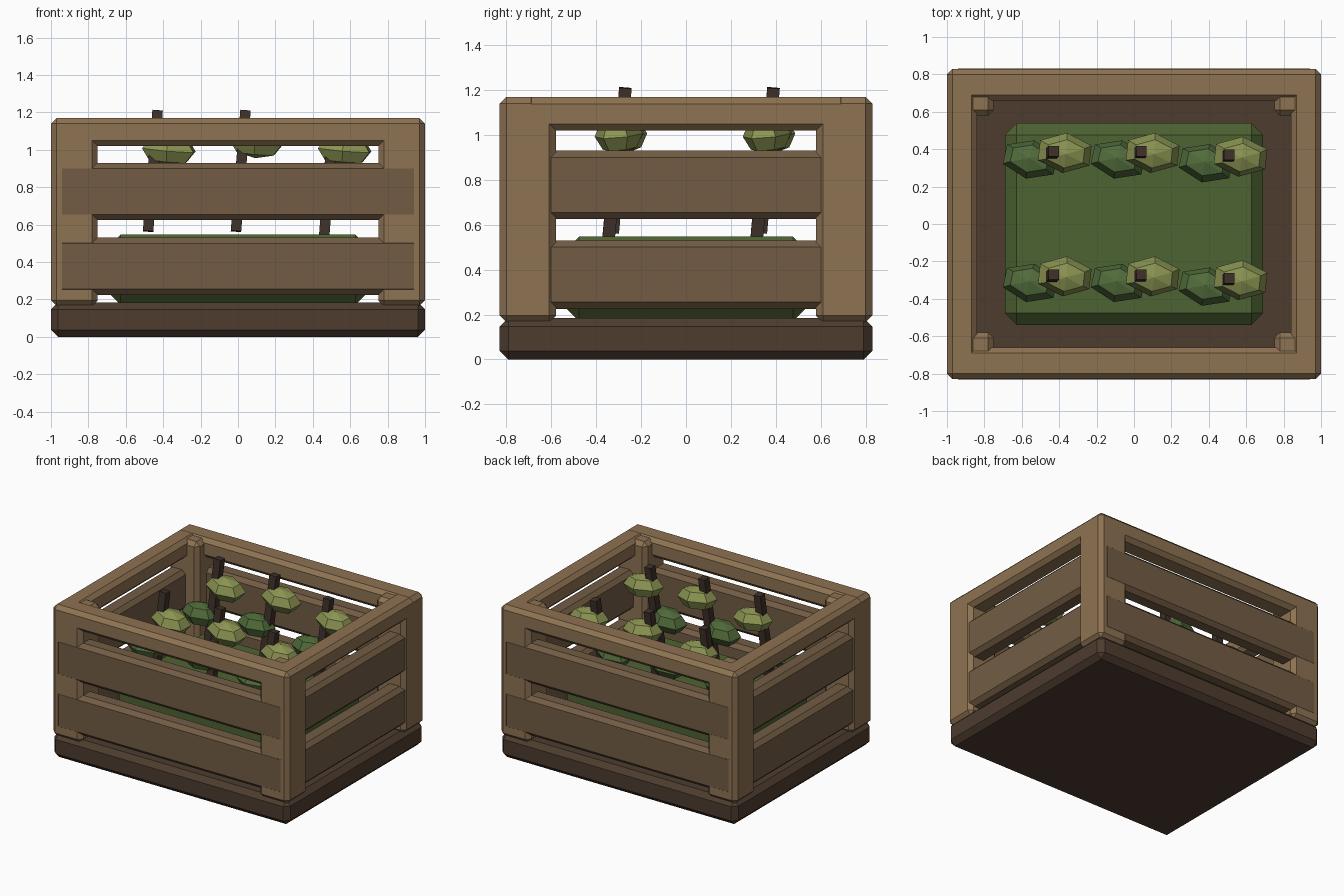
import bpy, bmesh
from math import radians
from mathutils import Matrix, Vector

if "Cube" in bpy.data.objects:
    bpy.data.objects.remove(bpy.data.objects["Cube"])


def material(name, rgb):
    m = bpy.data.materials.new(name)
    m.diffuse_color = (*rgb, 1)
    m.use_nodes = True
    m.node_tree.nodes["Principled BSDF"].inputs["Base Color"].default_value = m.diffuse_color
    return m


FRAME = material("frame_wood", (.27, .17, .085))
SLAT = material("slat_wood", (.17, .108, .058))
DARK = material("dark_wood", (.075, .045, .028))
GREEN = material("green_bed", (.075, .125, .032))
LIGHT_LEAF = material("light_leaf", (.26, .30, .085))
DARK_LEAF = material("dark_leaf", (.08, .145, .042))
STEM = material("stem_wood", (.05, .03, .022))


def finish(name, bm, mat):
    mesh = bpy.data.meshes.new(name)
    bm.to_mesh(mesh)
    bm.free()
    mesh.materials.append(mat)
    ob = bpy.data.objects.new(name, mesh)
    bpy.context.collection.objects.link(ob)
    return ob


def box(name, lo, hi, mat, bevel=.03):
    """Box between two corners with chamfered edges."""
    lo, hi = Vector(lo), Vector(hi)
    bm = bmesh.new()
    bmesh.ops.create_cube(bm, size=1, matrix=Matrix.Translation((lo + hi) / 2)
                          @ Matrix.Diagonal((*(hi - lo), 1)))
    if bevel:
        bmesh.ops.bevel(bm, geom=bm.edges[:], offset=bevel, segments=1,
                        affect='EDGES', profile=.5)
    return finish(name, bm, mat)


def span(a, b, s):
    """Interval a..b mirrored by sign s, kept in ascending order."""
    return sorted((a * s, b * s))


def leaf(name, loc, size, rot, mat):
    """Faceted leaf clump."""
    bm = bmesh.new()
    bmesh.ops.create_uvsphere(bm, u_segments=6, v_segments=4, radius=1)
    ob = finish(name, bm, mat)
    ob.location, ob.scale = loc, size
    ob.rotation_euler = [radians(a) for a in rot]


# Base and planted bed
box("base", (-1, -.83, 0), (1, .83, .185), DARK, .038)
box("green_bed", (-.69, -.54, .17), (.69, .54, .547), GREEN, .063)

# Corner posts
for sx in (-1, 1):
    for sy in (-1, 1):
        x, y = span(.75, 1, sx), span(.58, .83, sy)
        box("corner_post", (x[0], y[0], .165), (x[1], y[1], 1.16), FRAME)

for s in (-1, 1):
    # Top rails
    y, x = span(.66, .83, s), span(.84, 1, s)
    box("long_top_rail", (-1, y[0], 1.02), (1, y[1], 1.17), FRAME)
    box("short_top_rail", (x[0], -.8, 1.02), (x[1], .8, 1.169), FRAME)
    # Slats: long ones flush with the posts, short ones set between them
    for z in (.225, .625):
        y, x = span(.69, .831, s), span(.85, .992, s)
        box("long_slat", (-.97, y[0], z), (.97, y[1], z + .305), SLAT)
        box("short_slat", (x[0], -.7, z), (x[1], .7, z + .305), SLAT)

# Plants: leaning stem with a high light leaf and a low dark leaf
for row in (0, -.66):
    for x, dy, z_top, z_leaf in ((-.43, 0, 1.21, 1.0),
                                 (.04, 0, 1.21, 1.04),
                                 (.51, -.02, 1.165, 1.0)):
        y = .39 + row + dy
        stem = box("stem", (-.028, -.028, -.65), (.028, .028, 0), STEM, 0)
        stem.location = (x, y, z_top)
        stem.rotation_euler = (radians(-5), radians(4.5), 0)
        leaf("upper_leaf", (x + .06, y - .01, z_leaf), (.16, .108, .085),
             (4, 5, -6), LIGHT_LEAF)
        leaf("lower_leaf", (x - .125, y - .045, z_leaf - .23),
             (.16, .105, .085), (-4, -4, -12), DARK_LEAF)
